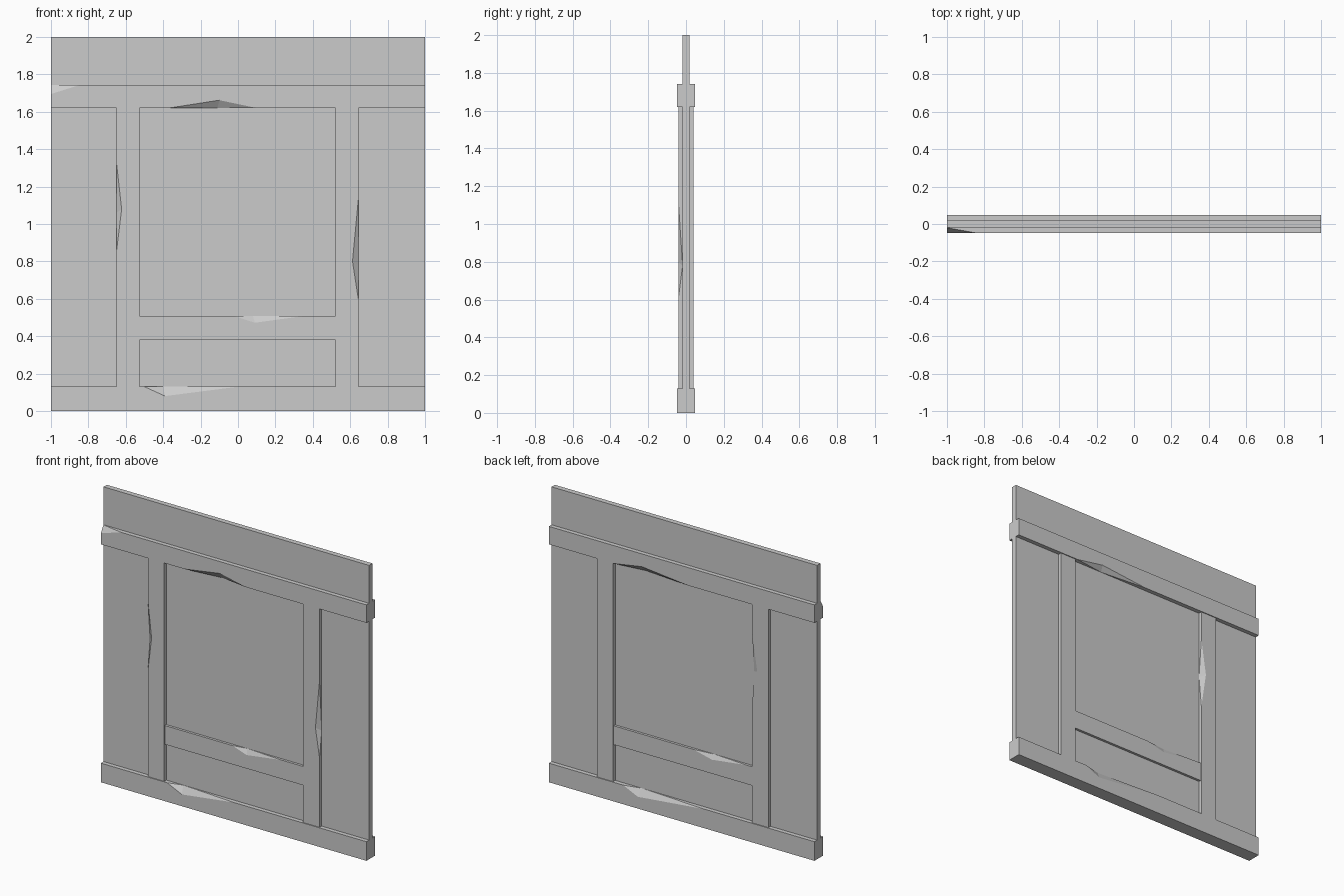
import bpy, bmesh
from mathutils import Vector

if "Cube" in bpy.data.objects:
    bpy.data.objects.remove(bpy.data.objects["Cube"])


def mesh_object(name, points):
    """Convex solid spanning the given points."""
    bm = bmesh.new()
    for p in points:
        bm.verts.new(p)
    bmesh.ops.convex_hull(bm, input=bm.verts[:])
    bmesh.ops.dissolve_limit(bm, angle_limit=0.001, verts=bm.verts[:], edges=bm.edges[:])
    bmesh.ops.recalc_face_normals(bm, faces=bm.faces[:])
    mesh = bpy.data.meshes.new(name)
    bm.to_mesh(mesh)
    bm.free()
    ob = bpy.data.objects.new(name, mesh)
    bpy.context.collection.objects.link(ob)
    return ob


def beam(name, x0, x1, depth, z0, z1):
    return mesh_object(name, [(x, y, z) for x in (x0, x1)
                              for y in (-depth, depth) for z in (z0, z1)])


def chip(ob, start, end, face_tip, inner_tip):
    """Knock a two-facet splinter out of a beam edge running start-end."""
    e0, e1, a, b = map(Vector, (start, end, face_tip, inner_tip))
    mid, t = (a + b) / 2, 0.3
    cutter = mesh_object("chip_cutter", [a + (a - b) * t, b + (b - a) * t,
                                         e0 + (e0 - mid) * t, e1 + (e1 - mid) * t])
    cutter.hide_render = True
    mod = ob.modifiers.new("chip", 'BOOLEAN')
    mod.operation, mod.solver, mod.object = 'DIFFERENCE', 'EXACT', cutter
    bpy.context.view_layer.objects.active = ob
    bpy.ops.object.modifier_apply(modifier=mod.name)
    bpy.data.objects.remove(cutter)


def chip_rail(ob, side, depth, x0, x1, tip, z, tip_z, inner=0.018):
    y = side * depth
    chip(ob, (x0, y, z), (x1, y, z), (tip, y, tip_z), (tip - 0.01, side * inner, z))


def chip_post(ob, side, depth, z0, z1, tip, x, tip_x, inner=0.018):
    y = side * depth
    chip(ob, (x, y, z0), (x, y, z1), (tip_x, y, tip), (x, side * inner, tip - 0.02))


RAIL, POST, MID = 0.047, 0.041, 0.035

# Thin wall panel and timber frame showing on both sides
beam("wall_panel", -1, 1, 0.018, 0, 2)
top = beam("top_rail", -1, 1, RAIL, 1.62, 1.742)
bottom = beam("bottom_rail", -1, 1, RAIL, 0, 0.13)
left = beam("left_post", -0.65, -0.527, POST, 0.13, 1.62)
right = beam("right_post", 0.52, 0.643, POST, 0.13, 1.62)
middle = beam("middle_rail", -0.527, 0.52, MID, 0.38, 0.508)

# Front chips
chip_rail(top, -1, RAIL, -0.37, 0.10, -0.10, 1.62, 1.662)
chip_rail(top, -1, RAIL, -1.15, -0.85, -1.0, 1.742, 1.695)
chip_rail(middle, -1, MID, -0.02, 0.35, 0.09, 0.508, 0.472)
chip_rail(bottom, -1, RAIL, -0.50, 0.0, -0.39, 0.13, 0.08)
chip_post(right, -1, POST, 0.60, 1.13, 0.80, 0.643, 0.612)
chip_post(left, -1, POST, 0.85, 1.33, 1.08, -0.65, -0.622)

# Back chips
chip_rail(top, 1, RAIL, -0.05, 0.51, 0.30, 1.62, 1.655)
chip_rail(middle, 1, MID, -0.48, -0.08, -0.22, 0.508, 0.475)
chip_rail(bottom, 1, RAIL, -0.17, 0.44, 0.33, 0.13, 0.08)
chip_post(left, 1, POST, 0.92, 1.42, 1.17, -0.527, -0.565)
